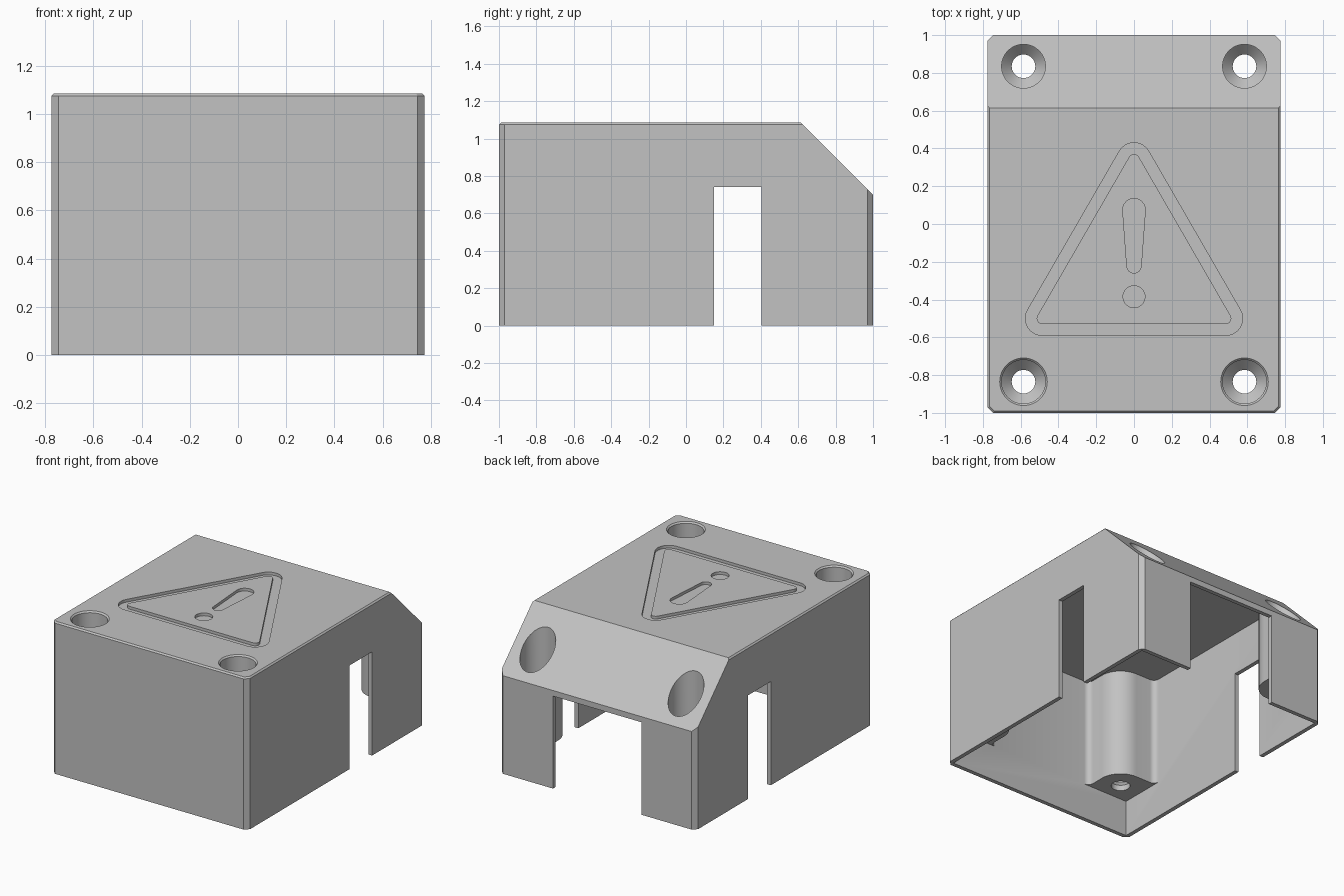
import bpy, bmesh, math
from mathutils import Vector

if "Cube" in bpy.data.objects:
    bpy.data.objects.remove(bpy.data.objects["Cube"], do_unlink=True)

HX, HY, H = 0.775, 1.0, 1.085     # half width, half depth, height
WALL, ROOF = 0.03, 0.04
CH = 0.03                         # corner chamfer
SLOPE = 1.70                      # sloped face lies on y + z = SLOPE
HOLE_X, HOLE_Y = 0.585, 0.835
BOSS_R, BOSS_Z, FLARE = 0.16, 0.26, 0.04


def finish(name, bm):
    bmesh.ops.recalc_face_normals(bm, faces=bm.faces[:])
    mesh = bpy.data.meshes.new(name)
    bm.to_mesh(mesh)
    bm.free()
    ob = bpy.data.objects.new(name, mesh)
    bpy.context.scene.collection.objects.link(ob)
    return ob


def loft(rings):
    """Skin a list of equal-length rings and cap both ends."""
    bm = bmesh.new()
    loops = [[bm.verts.new(p) for p in ring] for ring in rings]
    n = len(loops[0])
    for a, b in zip(loops, loops[1:]):
        for i in range(n):
            j = (i + 1) % n
            bm.faces.new((a[i], a[j], b[j], b[i]))
    bm.faces.new(loops[0])
    bm.faces.new(loops[-1])
    return bm


def prism(name, pts, z0, z1):
    return finish(name, loft([[(x, y, z) for x, y in pts] for z in (z0, z1)]))


def box(name, x0, x1, y0, y1, z0, z1):
    return prism(name, [(x0, y0), (x1, y0), (x1, y1), (x0, y1)], z0, z1)


def arc(cx, cy, r, a0, a1, n=12):
    angles = [math.radians(a0 + (a1 - a0) * i / n) for i in range(n + 1)]
    return [(cx + r * math.cos(a), cy + r * math.sin(a)) for a in angles]


def lathe(name, cx, cy, profile, n=48):
    return finish(name, loft([arc(cx, cy, r, 0, 360 - 360 / n, n - 1) and
                              [(x, y, z) for x, y in arc(cx, cy, r, 0, 360 - 360 / n, n - 1)]
                              for r, z in profile]))


def cut(target, tool):
    tool.hide_render = True
    mod = target.modifiers.new("cut", 'BOOLEAN')
    mod.operation, mod.solver, mod.object = 'DIFFERENCE', 'EXACT', tool
    bpy.context.view_layer.objects.active = target
    bpy.ops.object.modifier_apply(modifier=mod.name)
    bpy.data.objects.remove(tool, do_unlink=True)


# Outer body: chamfered block, fine bevel round the top, sloped back
outline = []
for sx, sy in ((1, 1), (-1, 1), (-1, -1), (1, -1)):
    pair = [(sx * HX, sy * (HY - CH)), (sx * (HX - CH), sy * HY)]
    outline += pair if sx * sy > 0 else pair[::-1]
bm = loft([[(x, y, z) for x, y in outline] for z in (0, H)])
rim = [e for e in bm.edges if all(v.co.z > H - 0.001 for v in e.verts)]
bmesh.ops.bevel(bm, geom=rim, offset=0.01, segments=1, affect='EDGES')
cutting = bmesh.ops.bisect_plane(bm, geom=bm.verts[:] + bm.edges[:] + bm.faces[:],
                                 plane_co=Vector((0, HY, SLOPE - HY)),
                                 plane_no=Vector((0, 1, 1)), clear_outer=True)
bmesh.ops.contextual_create(bm, geom=[g for g in cutting['geom_cut']
                                      if isinstance(g, bmesh.types.BMEdge)])
cover = finish("junction_cover", bm)

# Cavity with the four screw columns left standing in it
iy, iz, inner = HY - WALL, H - ROOF, SLOPE - WALL * math.sqrt(2)
section = [(-iy, -0.1), (iy, -0.1), (iy, inner - iy), (inner - iz, iz), (-iy, iz)]
cavity = finish("cavity_cutter", loft([[(x, y, z) for y, z in section]
                                       for x in (WALL - HX, HX - WALL)]))
ix = HX - WALL
ex, ey = HOLE_X - BOSS_R, HOLE_Y - BOSS_R
column = (arc(ex - FLARE, iy - FLARE, FLARE, 90, 0, 6)
          + arc(HOLE_X, HOLE_Y, BOSS_R, 180, 270)
          + arc(ix - FLARE, ey - FLARE, FLARE, 90, 0, 6)
          + [(HX + 0.1, ey - FLARE), (HX + 0.1, HY + 0.1), (ex - FLARE, HY + 0.1)])
corners = [(sx, sy) for sx in (1, -1) for sy in (1, -1)]
for sx, sy in corners:
    cut(cavity, prism("column", [(sx * x, sy * y) for x, y in column], BOSS_Z, H + 0.2))
cut(cover, cavity)

# Countersunk screw holes
for sx, sy in corners:
    mouth = [(0.116, H + 0.1)] if sy > 0 else [(0.116, H - 0.01), (0.136, H + 0.01)]
    cut(cover, lathe("screw_hole", sx * HOLE_X, sy * HOLE_Y,
                     [(0.0625, 0.1), (0.0625, 0.30), (0.116, 0.355)] + mouth))

# Cable slots in the sides and the back
cut(cover, box("side_slot", -1, 1, 0.15, 0.405, -0.1, 0.74))
cut(cover, box("back_slot", -0.35, 0.35, 0.9, 1.1, -0.1, 0.66))


# Engraved warning sign on the roof
def rounded_triangle(r):
    return (arc(0.485, -0.5, r, -90, 30) + arc(0, 0.34, r, 30, 150)
            + arc(-0.485, -0.5, r, 150, 270))


floor = H - 0.02
groove = prism("groove", rounded_triangle(0.09), floor, H + 0.1)
cut(groove, prism("island", rounded_triangle(0.03), floor - 0.1, H + 0.2))
cut(cover, groove)
cut(cover, prism("sign_bar", arc(0, 0.075, 0.06, 0, 180)
                 + arc(0, -0.222, 0.038, 180, 360), floor, H + 0.1))
cut(cover, lathe("sign_dot", 0, -0.385, [(0.058, floor), (0.058, H + 0.1)]))

# Material and shading
grey = bpy.data.materials.new("plain_grey")
grey.use_nodes = True
colour = (0.54, 0.54, 0.54, 1)
grey.diffuse_color = colour
grey.node_tree.nodes["Principled BSDF"].inputs["Base Color"].default_value = colour
cover.data.materials.clear()
cover.data.materials.append(grey)
bpy.ops.object.select_all(action='DESELECT')
cover.select_set(True)
bpy.context.view_layer.objects.active = cover
bpy.ops.object.shade_smooth_by_angle(angle=math.radians(30))
